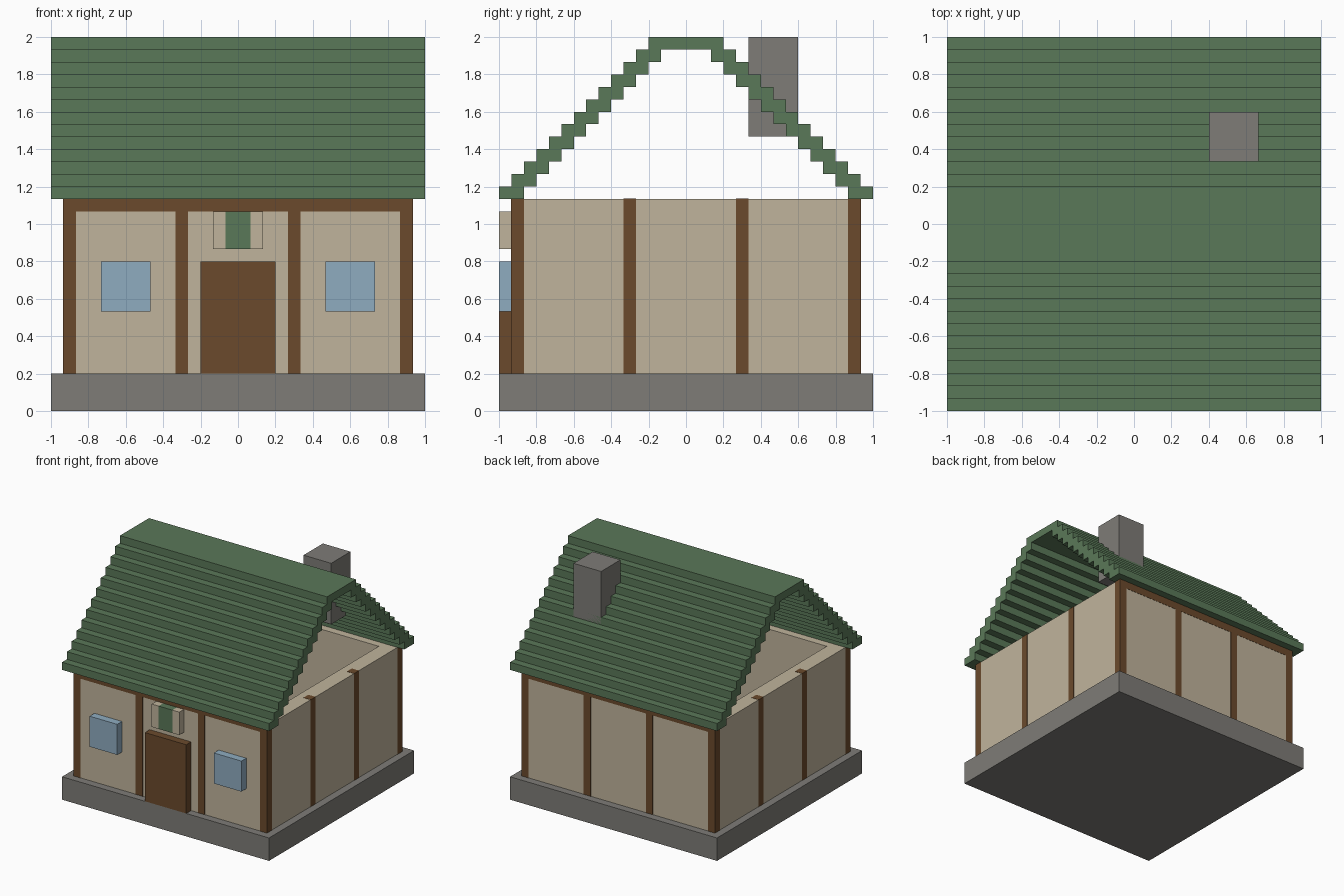
import bpy, bmesh

if "Cube" in bpy.data.objects:
    bpy.data.objects.remove(bpy.data.objects["Cube"], do_unlink=True)

U = 1 / 15        # one building block
PROUD = 0.03      # timber stands a hair proud of the plaster, in blocks


def material(name, rgb):
    lin = [((c / 255 + 0.055) / 1.055) ** 2.4 for c in rgb] + [1]
    m = bpy.data.materials.new(name)
    m.use_nodes = True
    m.diffuse_color = lin
    m.node_tree.nodes["Principled BSDF"].inputs["Base Color"].default_value = lin
    return m


PLASTER = material("cream plaster", (192, 180, 156))
TIMBER = material("brown timber", (107, 74, 44))
ROOF = material("green roof", (90, 120, 88))
STONE = material("grey stone", (126, 124, 119))
GLASS = material("blue glass", (143, 172, 192))


def finish(name, bm, mat):
    bmesh.ops.recalc_face_normals(bm, faces=bm.faces)
    me = bpy.data.meshes.new(name)
    bm.to_mesh(me)
    bm.free()
    me.materials.append(mat)
    ob = bpy.data.objects.new(name, me)
    bpy.context.collection.objects.link(ob)
    return ob


def prism(name, outline, axis, lo, hi, mat):
    """Extrude a closed 2D outline along x (axis 0) or z (axis 2)."""
    bm = bmesh.new()
    place = (lambda a, b: (lo, a, b)) if axis == 0 else (lambda a, b: (a, b, lo))
    face = bm.faces.new([bm.verts.new([c * U for c in place(*p)]) for p in outline])
    ext = bmesh.ops.extrude_face_region(bm, geom=[face])
    step = [0, 0, 0]
    step[axis] = (hi - lo) * U
    bmesh.ops.translate(bm, vec=step,
                        verts=[g for g in ext["geom"] if isinstance(g, bmesh.types.BMVert)])
    return finish(name, bm, mat)


def box(name, x, y, z, mat):
    outline = [(x[0], y[0]), (x[1], y[0]), (x[1], y[1]), (x[0], y[1])]
    return prism(name, outline, 2, z[0], z[1], mat)


def span(side, a, b):
    """The range a..b, mirrored when side is -1."""
    return tuple(sorted((side * a, side * b)))


# Stone base
box("stone_base", (-15, 15), (-15, 15), (0, 3), STONE)

# Hollow plaster walls, two blocks thick
for s, end, side in ((-1, "front", "right"), (1, "back", "left")):
    box(end + "_wall", (-14, 14), span(s, 12, 14), (3, 17), PLASTER)
    box(side + "_wall", span(s, 12, 14), (-12, 12), (3, 17), PLASTER)

# Timber frame: corner posts, middle posts and the beams under the eaves
out = 14 + PROUD
top = 17 + PROUD
for sx, side in ((-1, "right"), (1, "left")):
    for sy, end in ((-1, "front"), (1, "back")):
        box(f"{end}_{side}_corner_post", span(sx, 13, out), span(sy, 13, out), (3, top), TIMBER)
        box(f"{end}_{side}_front_face_post" if sy < 0 else f"{end}_{side}_back_face_post",
            span(sx, 4, 5), span(sy, 13, out), (3, top), TIMBER)
        box(f"{side}_side_{end}_post", span(sx, 13, out), span(sy, 4, 5), (3, top), TIMBER)
for sy, end in ((-1, "front"), (1, "back")):
    box(end + "_beam", (-13, 13), span(sy, 13, out), (16, top), TIMBER)

# Door, windows and sign on the front
box("door", (-3, 3), (-15, -14), (3, 12), TIMBER)
for s, side in ((-1, "right"), (1, "left")):
    box(side + "_window", span(s, 7, 11), (-15, -14), (8, 12), GLASS)
    box("sign_" + side, span(s, 1, 2), (-15, -14), (13, 16), PLASTER)
box("sign_middle", (-1, 1), (-15, -14), (13, 16), ROOF)

# Stepped roof shell, open at both gables
outer = [(15 - k, 17 + k + j) for k in range(13) for j in (0, 1)]
inner = [(13 - k, 17 + k + j) for k in range(12) for j in (0, 1)]


def flip(points):
    return [(-y, z) for y, z in points]


prism("stepped_roof", outer + flip(outer)[::-1] + flip(inner) + inner[::-1], 0, -15, 15, ROOF)

# Chimney through the back slope
box("chimney", (6, 10), (5, 9), (22, 30), STONE)
